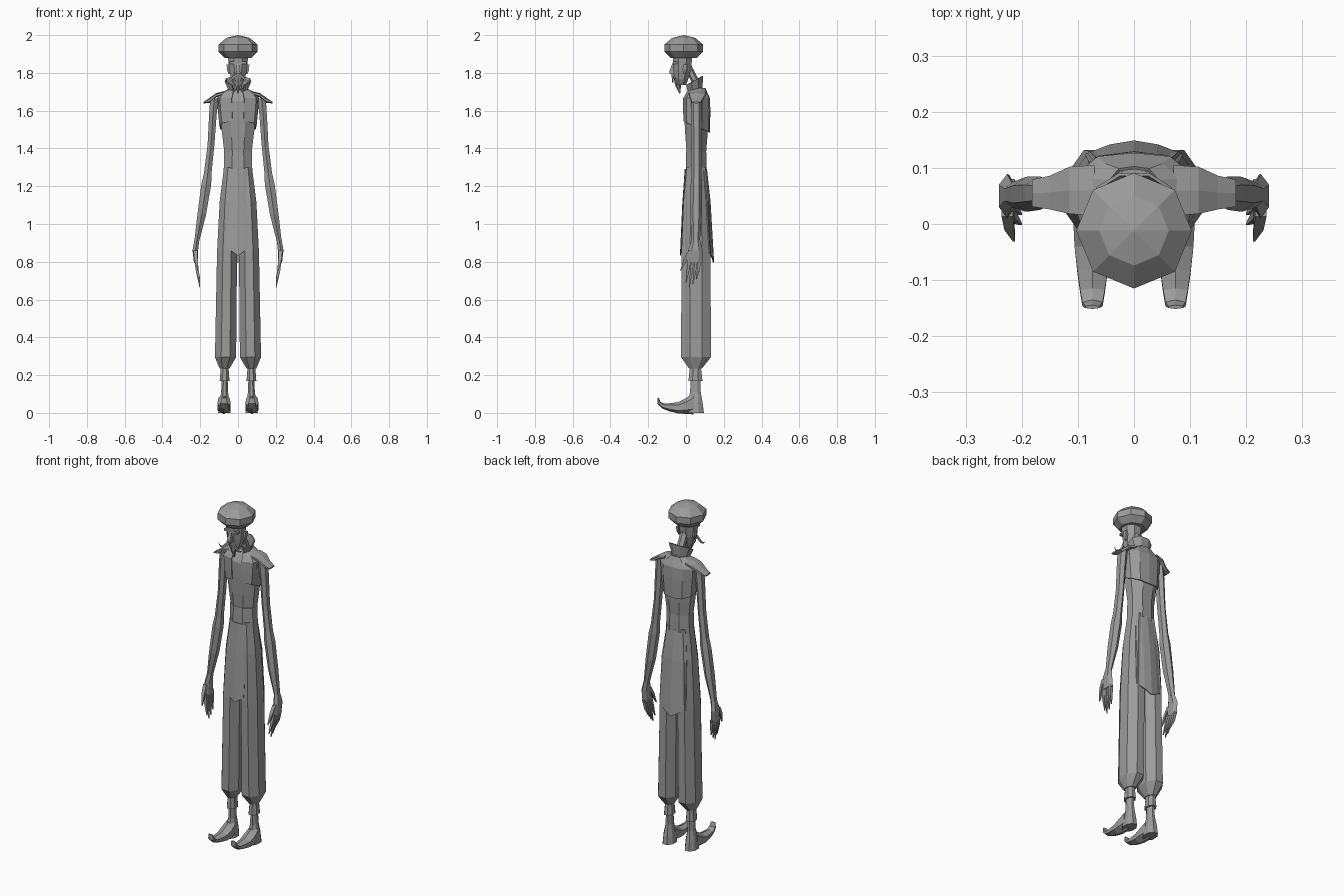
import bpy, bmesh, math
from mathutils import Vector

grey = bpy.data.materials.new("plain grey")
grey.diffuse_color = (0.33, 0.33, 0.33, 1)


def ring(c, u, v, n):
    """n-sided section with flat sides on the axes, reaching exactly |u| and |v|"""
    k = 1 / math.cos(math.pi / n)
    c, u, v = Vector(c), Vector(u) * k, Vector(v) * k
    a = [2 * math.pi * (i + 0.5) / n for i in range(n)]
    return [c + u * math.cos(t) + v * math.sin(t) for t in a]


def loft(name, rings, closed=True, mirror=False, thick=0):
    bm = bmesh.new()
    rows = [[bm.verts.new(p) for p in r] for r in rings]
    n = len(rows[0])
    for a, b in zip(rows, rows[1:]):
        for i in range(n if closed else n - 1):
            j = (i + 1) % n
            bm.faces.new((a[i], a[j], b[j], b[i]))
    if closed:
        bm.faces.new(rows[0])
        bm.faces.new(rows[-1])
    bmesh.ops.recalc_face_normals(bm, faces=bm.faces)
    me = bpy.data.meshes.new(name)
    bm.to_mesh(me)
    bm.free()
    me.materials.append(grey)
    ob = bpy.data.objects.new(name, me)
    bpy.context.collection.objects.link(ob)
    if thick:
        s = ob.modifiers.new("Thickness", 'SOLIDIFY')
        s.thickness, s.offset = thick, 0
    if mirror:
        ob.modifiers.new("Mirror", 'MIRROR')
    return ob


def column(name, secs, n=8, **kw):
    """horizontal sections: x, y, z, half width, half depth"""
    return loft(name, [ring((x, y, z), (a, 0, 0), (0, b, 0), n) for x, y, z, a, b in secs], **kw)


# turban, with corners on the axes
hat = [(1.88, .07), (1.912, .103), (1.95, .103), (1.985, .062), (2.0, .002)]
loft("turban", [[(r * math.cos(i * math.pi / 4), -.012 + r * math.sin(i * math.pi / 4), z)
                 for i in range(8)] for z, r in hat])

# head, nose, brow, ears, beard
column("head", [(0, -.025, 1.735, .02, .025), (0, -.025, 1.765, .036, .036),
                (0, -.02, 1.81, .046, .045), (0, -.018, 1.89, .054, .052)])
column("nose", [(0, -.072, 1.795, .014, .014), (0, -.075, 1.81, .011, .013),
                (0, -.064, 1.855, .006, .006)], n=4)
column("brow", [(.025, -.058, 1.848, .02, .01), (.025, -.058, 1.86, .02, .01)], n=4, mirror=True)
column("ear", [(.047, -.01, 1.795, .004, .006), (.053, -.006, 1.82, .006, .012),
               (.055, -.004, 1.845, .005, .01)], n=4, mirror=True)
column("beard", [(0, -.033, 1.69, .002, .002), (0, -.042, 1.735, .014, .014),
                 (0, -.047, 1.775, .024, .016)], n=6)
# moustache curling up at the tips
stache = [(.006, 1.79, .006), (.03, 1.772, .005), (.05, 1.752, .004), (.068, 1.752, .003), (.078, 1.77, .001)]
loft("moustache", [ring((x, -.07, z), (r * .6, 0, r), (0, r, 0), 4) for x, z, r in stache], mirror=True)

# neck leaning forward
column("neck", [(0, .075, 1.69, .026, .024), (0, .058, 1.74, .02, .019), (0, .0, 1.85, .02, .02)], n=6)


def wrap(name, rows, gap, n, thick):
    """open band round the body: each row gives half width, y centre, half depth, z front, z back"""
    out = []
    for a, cy, b, zf, zb in rows:
        r = []
        for i in range(n + 1):
            t = -math.pi / 2 + gap + (2 * math.pi - 2 * gap) * i / n
            f = (1 + math.sin(t)) / 2
            sq = max(abs(math.cos(t)), abs(math.sin(t))) ** -.45
            r.append((a * sq * math.cos(t), cy + b * sq * math.sin(t), zf + (zb - zf) * f))
        out.append(r)
    return loft(name, out, closed=False, thick=thick)


# torso, vest and standing collar
column("torso", [(0, .055, 1.36, .07, .05), (0, .055, 1.46, .082, .058), (0, .055, 1.56, .094, .064),
                 (0, .055, 1.65, .106, .066), (0, .057, 1.69, .085, .05), (0, .062, 1.715, .04, .035)])
wrap("vest", [(.096, .056, .068, 1.545, 1.485), (.104, .056, .07, 1.60, 1.60),
              (.109, .055, .069, 1.665, 1.665), (.085, .057, .053, 1.695, 1.695),
              (.045, .06, .04, 1.71, 1.72)], .3, 10, .006)
wrap("collar", [(.042, .05, .035, 1.68, 1.715), (.068, .045, .045, 1.735, 1.785)], .45, 7, .006)

# shoulder pads with raised flat tips
pads = [(.07, .06, 1.695, .045, .008), (.115, .06, 1.682, .042, .01),
        (.15, .056, 1.655, .03, .012), (.182, .055, 1.643, .024, .004)]
loft("shoulder_pad", [ring((x, y, z), (0, b, 0), (0, 0, h), 6) for x, y, z, b, h in pads], mirror=True)

# waist sash
column("sash", [(0, .054, 1.28, .076, .055), (0, .054, 1.335, .074, .055), (0, .054, 1.383, .073, .053)])
column("hips", [(0, .053, 1.0, .08, .062), (0, .053, 1.29, .071, .052)])

# pointed tunic flaps
def flap(name, rows):
    """rows: half width, y at the middle, y at the edge, z middle, z edge"""
    loft(name, [[(k * w, ym if k == 0 else (ym * .7 + ye * .3 if abs(k) < 1 else ye),
                  zm + (ze - zm) * abs(k)) for k in (-1, -.5, 0, .5, 1)]
                for w, ym, ye, zm, ze in rows], closed=False, thick=.006)


flap("front_flap", [(.055, -.004, .006, 1.29, 1.29), (.056, -.017, -.008, 1.1, 1.1),
                    (.055, -.029, -.024, .832, .872)])
flap("back_flap", [(.062, .108, .09, 1.29, 1.29), (.08, .127, .108, 1.12, 1.12),
                   (.086, .146, .122, .795, .845)])

# baggy trousers with gathered ankles and cuffs
column("trouser_leg", [(.038, .053, 1.3, .036, .05), (.049, .053, 1.12, .048, .066),
                       (.058, .053, .85, .053, .077), (.066, .053, .295, .056, .079),
                       (.071, .05, .235, .026, .034)], mirror=True)
column("ankle_cuff", [(.071, .05, .17, .026, .037), (.071, .05, .235, .021, .03)], mirror=True)

# shoes: shaft plus curled toe
column("shoe_shaft", [(.072, .047, 0, .033, .048), (.072, .048, .055, .028, .04),
                      (.071, .05, .11, .018, .028), (.071, .05, .19, .016, .026)], mirror=True)
toe = [(.04, .05, .03, .05, 0), (.0, .036, .034, .036, 0), (-.04, .027, .032, .026, 0),
       (-.085, .03, .027, .019, .2), (-.12, .036, .022, .012, .4), (-.143, .053, .018, .008, 1.0),
       (-.148, .08, .013, .003, 1.4)]
loft("shoe_toe", [ring((.074, y, z), (w, 0, 0), (0, h * math.sin(t), h * math.cos(t)), 6)
                  for y, z, w, h, t in toe], mirror=True)

# arms
column("arm", [(.125, .055, 1.665, .022, .026), (.133, .055, 1.58, .02, .025),
               (.143, .055, 1.42, .018, .023), (.16, .055, 1.27, .02, .023),
               (.168, .055, 1.21, .026, .026), (.192, .053, 1.05, .023, .027),
               (.218, .052, .91, .013, .019)], n=6, mirror=True)
# hands
column("palm", [(.218, .052, .915, .013, .019), (.226, .05, .86, .015, .034),
                (.222, .046, .795, .011, .036)], n=6, mirror=True)
for i, tip in enumerate((.705, .68, .665, .69)):
    y = .072 - .018 * i
    column("finger_%d" % (i + 1), [(.222, y, .805, .009, .008), (.215, y - .008, .75, .008, .007),
                                   (.202, y - .018, tip, .002, .002)], n=4, mirror=True)
column("thumb", [(.226, .025, .86, .01, .012), (.222, -.002, .815, .009, .009),
                 (.214, -.028, .755, .002, .003)], n=4, mirror=True)
